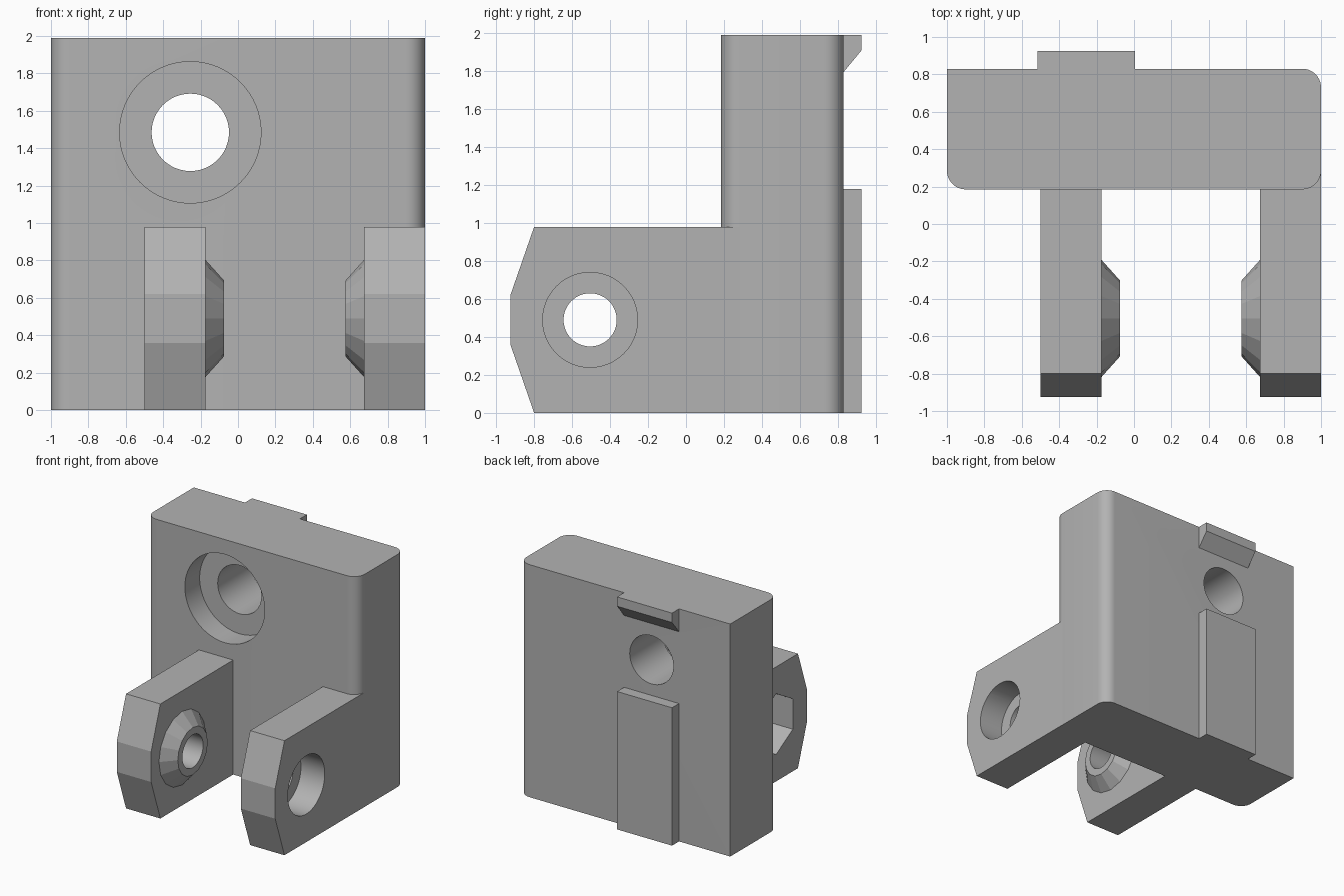
import bpy, bmesh, math
from mathutils import Matrix, Vector

if "Cube" in bpy.data.objects:
    bpy.data.objects.remove(bpy.data.objects["Cube"])

grey = bpy.data.materials.new("plain grey")
grey.use_nodes = True
grey.diffuse_color = (0.45, 0.45, 0.45, 1)
grey.node_tree.nodes["Principled BSDF"].inputs["Base Color"].default_value = grey.diffuse_color


def finish(name, bm):
    bmesh.ops.recalc_face_normals(bm, faces=bm.faces)
    mesh = bpy.data.meshes.new(name)
    bm.to_mesh(mesh)
    bm.free()
    mesh.materials.append(grey)
    ob = bpy.data.objects.new(name, mesh)
    bpy.context.collection.objects.link(ob)
    return ob


def prism(name, points, direction):
    """Close a flat outline and push it along a direction."""
    bm = bmesh.new()
    face = bm.faces.new([bm.verts.new(p) for p in points])
    ext = bmesh.ops.extrude_face_region(bm, geom=[face])
    verts = [v for v in ext["geom"] if isinstance(v, bmesh.types.BMVert)]
    bmesh.ops.translate(bm, verts=verts, vec=direction)
    return finish(name, bm)


def rod(name, start, end, r1, r2=None, sides=48, turn=0.0):
    """Cylinder or cone between two points."""
    a, b = Vector(start), Vector(end)
    axis = b - a
    rot = axis.to_track_quat('Z', 'Y').to_matrix().to_4x4()
    bm = bmesh.new()
    bmesh.ops.create_cone(bm, cap_ends=True, segments=sides, radius1=r1,
                          radius2=r1 if r2 is None else r2, depth=axis.length,
                          matrix=Matrix.Translation((a + b) / 2) @ rot @ Matrix.Rotation(turn, 4, 'Z'))
    return finish(name, bm)


def combine(target, tool, operation):
    mod = target.modifiers.new("bool", 'BOOLEAN')
    mod.operation, mod.object, mod.solver = operation, tool, 'EXACT'
    bpy.context.view_layer.objects.active = target
    bpy.ops.object.modifier_apply(modifier=mod.name)
    bpy.data.objects.remove(tool)


def smooth(ob, degrees):
    bpy.ops.object.select_all(action='DESELECT')
    ob.select_set(True)
    bpy.context.view_layer.objects.active = ob
    bpy.ops.object.shade_smooth_by_angle(angle=math.radians(degrees))


TOP, FRONT, BACK, R = 1.99, 0.185, 0.83, 0.1

# Upright block: three rounded corners, one square corner
outline = [(-1, BACK, 0)]
for cx, cy, begin in ((-1 + R, FRONT + R, 180), (1 - R, FRONT + R, 270), (1 - R, BACK - R, 0)):
    for i in range(11):
        t = math.radians(begin + 9 * i)
        outline.append((cx + R * math.cos(t), cy + R * math.sin(t), 0))
block = prism("upright_block", outline, (0, 0, TOP))

# Counterbored bolt hole through the block
hx, hz = -0.255, 1.485
combine(block, rod("bore", (hx, 0, hz), (hx, FRONT + 0.2, hz), 0.378, sides=64), 'DIFFERENCE')
combine(block, rod("hole", (hx, 0, hz), (hx, 1.2, hz), 0.207), 'DIFFERENCE')
smooth(block, 25)

# Hinge arms with conical bosses on their facing sides
py, pz = -0.505, 0.49


def arm(name, outer, inner, root):
    s = 1 if inner > outer else -1
    side = [(root, 0), (-0.8, 0), (-0.925, 0.36), (-0.925, 0.62), (-0.8, 0.98), (root, 0.98)]
    ob = prism(name, [(outer, y, z) for y, z in side], (inner - outer, 0, 0))
    boss = rod("boss", (inner - 0.02 * s, py, pz), (inner + 0.1 * s, py, pz), 0.337, 0.203, sides=16)
    combine(ob, boss, 'UNION')
    combine(ob, rod("pin_hole", (outer - s, py, pz), (inner + s, py, pz), 0.14), 'DIFFERENCE')
    return ob, s


left_arm, s = arm("left_arm", 1.0, 0.675, FRONT + R)
combine(left_arm, rod("head_pocket", (1.1, py, pz), (0.775, py, pz), 0.25), 'DIFFERENCE')

# Six-sided nut pocket, points up and down
right_arm, s = arm("right_arm", -0.5, -0.175, FRONT)
corners = [(-0.6, py + 0.26 * math.sin(k * math.pi / 3), pz + 0.26 * math.cos(k * math.pi / 3))
           for k in range(6)]
combine(right_arm, prism("nut_pocket", corners, (0.325, 0, 0)), 'DIFFERENCE')
for ob in (left_arm, right_arm):
    smooth(ob, 15)

# Back key: long rib below, hooked catch above
x0, width, out = -0.515, 0.52, 0.925
rib = [(BACK, 0), (out, 0), (out, 1.18), (BACK, 1.18)]
catch = [(BACK, 1.795), (out, 1.91), (out, TOP), (BACK, TOP)]
for name, side in (("back_rib", rib), ("back_catch", catch)):
    prism(name, [(x0, y, z) for y, z in side], (width, 0, 0))
